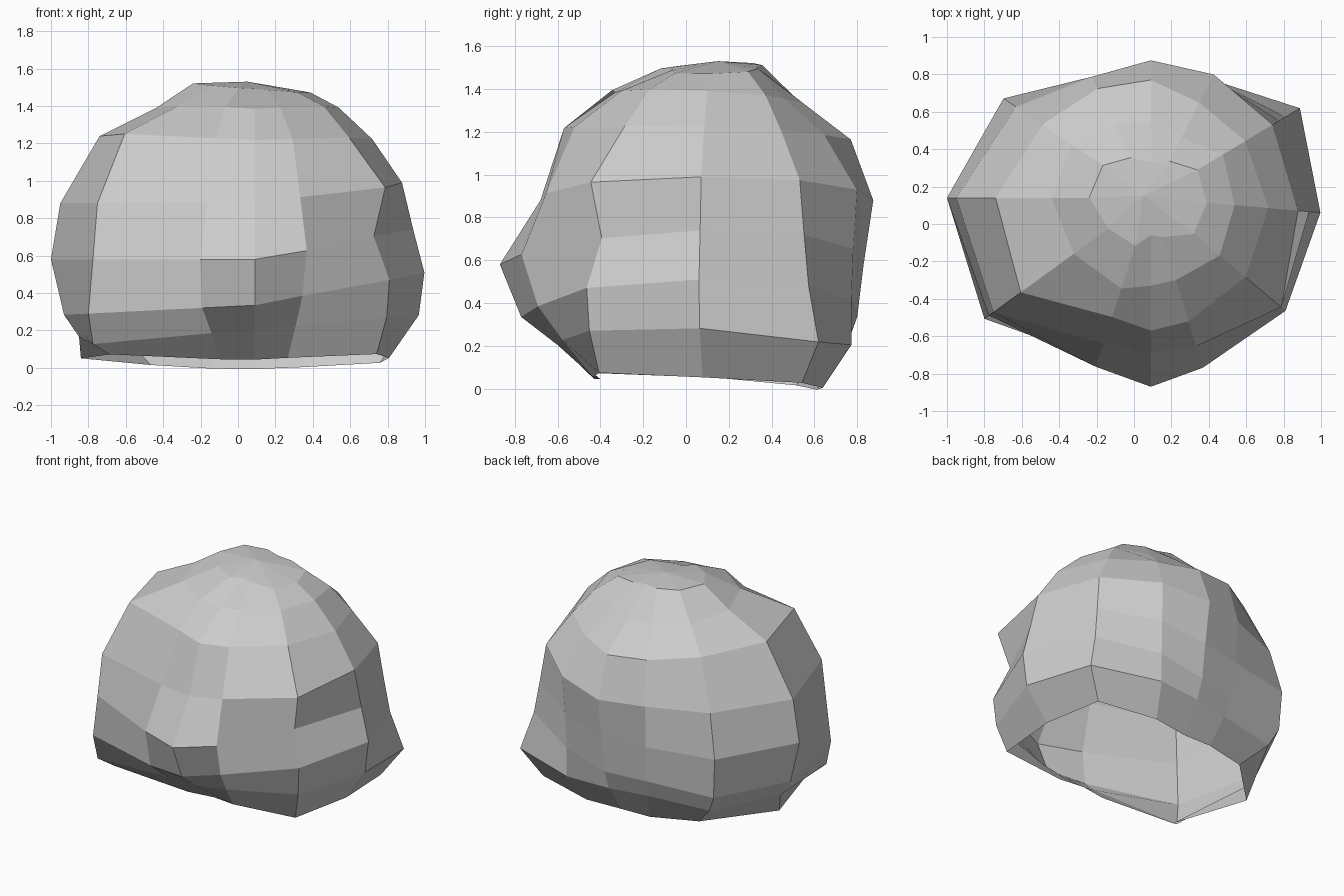
import bpy, bmesh
from math import radians, cos, sin

# Ring heights, top to bottom: the right side sits higher than the rest
RIGHT = [1.495, 1.43, 1.27, 0.99, 0.74, 0.46, 0.25, 0.02]
REST = [1.50, 1.37, 1.20, 0.88, 0.58, 0.33, 0.20, 0.02]
# Lean of each ring: slope along x, along y, and twist on x * y
LEAN = [(-.07, .03, 0), (-.06, -.06, 0), (-.06, -.04, 0), (0, 0, 0),
        (0, 0, 0), (.05, 0, 0), (.04, 0, -.11), (0, -.05, 0)]
CX, CY = 0.09, 0.14

# Weathered profile: angle of each column -> its radius at every ring
COLUMNS = {
    -5:  [.30, .45, .63, .79, .85, .91, .88, .72],
    31:  [.29, .45, .59, .76, .80, .84, .93, .78],
    63:  [.22, .36, .57, .74, .72, .71, .71, .56],
    90:  [.19, .41, .63, .735, .69, .66, .61, .47],
    116: [.24, .43, .65, .72, .70, .67, .62, .52],
    146: [.31, .51, .70, .87, .95, .93, .86, .67],
    180: [.33, .53, .83, 1.04, 1.09, 1.02, .94, .93],
    216: [.28, .51, .86, 1.04, 1.07, 1.10, 1.07, .96],
    252: [.27, .51, .67, .82, .95, .91, .75, .60],
    270: [.20, .47, .71, .82, 1.01, .91, .74, .54],
    287: [.22, .46, .69, .83, .95, .87, .75, .60],
    320: [.30, .48, .66, .91, .83, .94, .92, .85],
}

bm = bmesh.new()

# Rings of the shell
rings = []
for i, (sx, sy, twist) in enumerate(LEAN):
    ring = []
    for angle, radii in COLUMNS.items():
        a = radians(angle)
        x, y = CX + radii[i] * cos(a), CY + radii[i] * sin(a)
        w = max(0, cos(a))
        z = w * RIGHT[i] + (1 - w) * REST[i]
        z += sx * x + sy * y + twist * max(0, x * y)
        if i == len(LEAN) - 1:
            z += 0.045 * abs(x)      # lower rim lifts at both sides
        ring.append(bm.verts.new((x, y, z)))
    rings.append(ring)

# Side facets, left open underneath
n = len(COLUMNS)
for upper, lower in zip(rings, rings[1:]):
    for j in range(n):
        k = (j + 1) % n
        bm.faces.new((upper[j], lower[j], lower[k], upper[k]))

# Crown fan
crown = bm.verts.new((0.05, 0.15, 1.53))
for j in range(n):
    bm.faces.new((crown, rings[0][j], rings[0][(j + 1) % n]))

mesh = bpy.data.meshes.new("boulder")
bm.to_mesh(mesh)
bm.free()
boulder = bpy.data.objects.new("boulder", mesh)
bpy.context.collection.objects.link(boulder)
